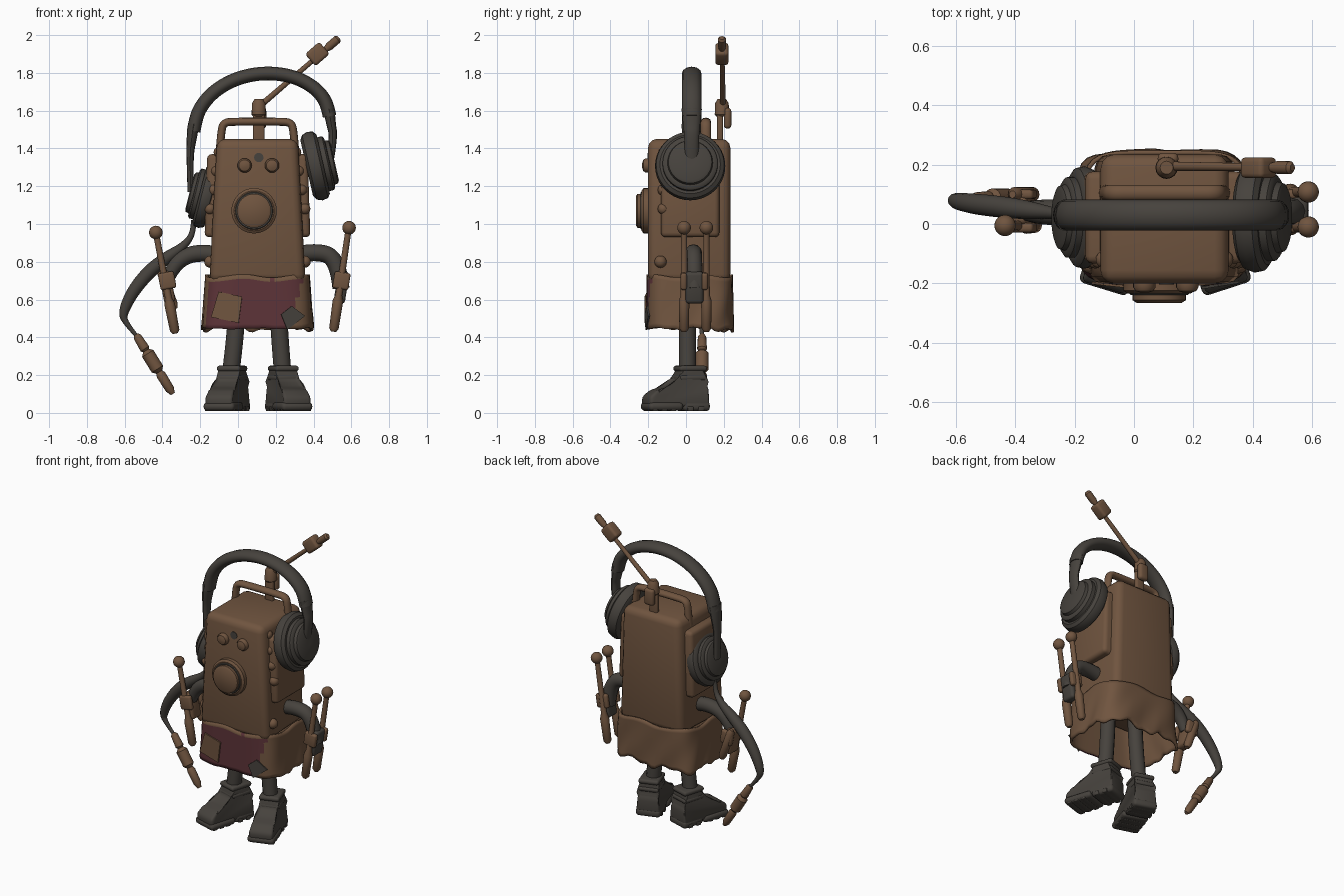
import bpy
import bmesh
from math import sin, cos, pi, radians
from mathutils import Vector, Matrix

cube = bpy.data.objects.get("Cube")
if cube:
    bpy.data.objects.remove(cube, do_unlink=True)


def material(name, color):
    mat = bpy.data.materials.new(name)
    mat.use_nodes = True
    mat.diffuse_color = (*color, 1)
    shader = next(n for n in mat.node_tree.nodes if n.type == 'BSDF_PRINCIPLED')
    shader.inputs["Base Color"].default_value = (*color, 1)
    shader.inputs["Roughness"].default_value = 0.8
    return mat


BROWN = material("rusty brown", (.162, .09, .05))
GREY = material("charcoal grey", (.062, .055, .047))
MAROON = material("faded maroon", (.11, .034, .04))


def finish(name, mesh, *mats, angle=35):
    """Link a mesh as a named, smooth shaded object."""
    obj = bpy.data.objects.new(name, mesh)
    bpy.context.collection.objects.link(obj)
    for mat in mats:
        mesh.materials.append(mat)
    bpy.ops.object.select_all(action='DESELECT')
    obj.select_set(True)
    bpy.context.view_layer.objects.active = obj
    bpy.ops.object.shade_smooth_by_angle(angle=radians(angle))
    return obj


def from_bmesh(name, bm, *mats, matrix=None):
    if matrix:
        bm.transform(matrix)
    bmesh.ops.recalc_face_normals(bm, faces=bm.faces)
    mesh = bpy.data.meshes.new(name)
    bm.to_mesh(mesh)
    bm.free()
    return finish(name, mesh, *mats)


def bevel_all(bm, width, segments=3):
    bmesh.ops.bevel(bm, geom=bm.edges[:], offset=width, segments=segments,
                    profile=.5, affect='EDGES', clamp_overlap=True)


def box(name, size, loc, mat, bevel=.01, taper=1, back=1, rot=None, matrix=None):
    """Bevelled box; its top, and the back of its foot, can be narrower in x."""
    bm = bmesh.new()
    bmesh.ops.create_cube(bm, size=1)
    for v in bm.verts:
        v.co = Vector(v.co[i] * size[i] for i in range(3))
        if v.co.z > 0:
            v.co.x *= taper
        elif v.co.y > 0:
            v.co.x *= back
    if bevel:
        bevel_all(bm, bevel)
    local = Matrix.Translation(loc) @ (rot or Matrix())
    return from_bmesh(name, bm, mat, matrix=(matrix or Matrix()) @ local)


def lathe(name, profile, loc, axis, mat, sides=32):
    """Turn (radius, height) pairs around an axis."""
    bm = bmesh.new()
    rings = [[bm.verts.new((r * cos(2 * pi * i / sides), r * sin(2 * pi * i / sides), h))
              for i in range(sides)] for r, h in profile]
    for low, high in zip(rings, rings[1:]):
        for i in range(sides):
            j = (i + 1) % sides
            bm.faces.new((low[i], low[j], high[j], high[i]))
    bm.faces.new(rings[0][::-1])
    bm.faces.new(rings[-1])
    turn = Vector(axis).to_track_quat('Z', 'Y').to_matrix().to_4x4()
    return from_bmesh(name, bm, mat, matrix=Matrix.Translation(loc) @ turn)


def rod(name, a, b, steps, mat):
    """Straight turned rod; steps are (fraction, radius)."""
    axis = Vector(b) - Vector(a)
    return lathe(name, [(r, f * axis.length) for f, r in steps], a, axis, mat, 16)


def ball(name, loc, radius, mat):
    bm = bmesh.new()
    bmesh.ops.create_uvsphere(bm, u_segments=20, v_segments=12, radius=radius)
    return from_bmesh(name, bm, mat, matrix=Matrix.Translation(loc))


def tube(name, points, radii, mat, flat=1):
    """Soft tube along control points, widened in y by flat."""
    curve = bpy.data.curves.new(name, 'CURVE')
    curve.dimensions = '3D'
    curve.bevel_depth = 1
    curve.bevel_resolution = 4
    curve.resolution_u = 6
    curve.use_fill_caps = True
    spline = curve.splines.new('NURBS')
    spline.points.add(len(points) - 1)
    if not isinstance(radii, list):
        radii = [radii] * len(points)
    for p, co, r in zip(spline.points, points, radii):
        p.co = (*co, 1)
        p.radius = r
    spline.order_u = 3
    spline.use_endpoint_u = True
    temp = bpy.data.objects.new("temp", curve)
    bpy.context.collection.objects.link(temp)
    graph = bpy.context.evaluated_depsgraph_get()
    mesh = bpy.data.meshes.new_from_object(temp.evaluated_get(graph))
    bpy.data.objects.remove(temp, do_unlink=True)
    for v in mesh.vertices:
        v.co.y = points[0][1] + (v.co.y - points[0][1]) * flat
    return finish(name, mesh, mat, angle=50)


MID = .103  # body centre in x

# Body, side block and carrying handle
box("body", (.515, .435, .76), (MID, .017, 1.07), BROWN, .045, taper=.83, back=.91)
box("side_block", (.56, .31, .44), (MID, .022, 1.15), BROWN, .025, taper=.95)
arch = [(-.2, 1.38), (-.192, 1.5), (-.175, 1.538), (-.12, 1.542)]
arch += [(-x, z) for x, z in reversed(arch)]
tube("handle", [(MID + x, .105, z) for x, z in arch], .021, BROWN, 1.3)

# Face: eyes, lens and marker
for x in (.035, .18):
    lathe("eye", [(.038, 0), (.038, .015), (.03, .028), (.012, .034)],
          (x, -.198, 1.31), (0, -1, 0), BROWN, 20)
for name, mat, profile in (
        ("lens_ring", BROWN, [(.12, 0), (.12, .03), (.106, .04)]),
        ("lens_gasket", GREY, [(.1, 0), (.1, .04), (.096, .045)]),
        ("lens_cap", BROWN, [(.09, 0), (.09, .062), (.076, .071)])):
    lathe(name, profile, (.085, -.195, 1.07), (0, -1, 0), mat)
lathe("face_marker", [(.025, 0), (.025, .008)], (.11, -.196, 1.352), (0, -1, 0), GREY, 16)

# Side bolts and knobs
for side in (-1, 1):
    for k in range(4):
        ball("side_bolt", (MID + side * (.25 - .016 * k), -.12, 1.08 + .1 * k), .03, BROWN)
    ball("side_knob", (MID + side * .25, -.135, .8), .032, BROWN)

# Tattered skirt with a maroon front
bm = bmesh.new()
rings = []
COUNT, ROWS = 80, 13
for row in range(ROWS):
    f = row / (ROWS - 1)
    ring = []
    for i in range(COUNT):
        t = 2 * pi * i / COUNT
        c, s = cos(t), sin(t)
        r = (abs(c) ** 5 + abs(s) ** 5) ** (-1 / 5)
        r *= 1 + .03 * sin(9 * t + 5 * f) * f * (1 + s) / 2
        top = .725 + .009 * sin(6 * t)
        wild = (1.3 + s) / 2.3
        hem = .446 + wild * (.014 * sin(7 * t) + .01 * sin(17 * t + 1))
        ring.append(bm.verts.new((MID + (.277 + .018 * f) * c * r, .02 + .228 * s * r,
                                  top + (hem - top) * f)))
    rings.append(ring)
for row, (high, low) in enumerate(zip(rings, rings[1:])):
    for i in range(COUNT):
        j = (i + 1) % COUNT
        face = bm.faces.new((low[i], low[j], high[j], high[i]))
        mid = face.calc_center_median()
        front = mid.y < -.155 and mid.z < .705
        face.material_index = int(front and -.2 < mid.x < .35 - .1 * row / ROWS)
skirt = from_bmesh("skirt", bm, BROWN, MAROON)
cloth = skirt.modifiers.new("cloth thickness", 'SOLIDIFY')
cloth.thickness = .015
cloth.offset = -1
cloth.material_offset = -1  # plain brown lining

# Sewn patches
for name, mat, size, loc, taper, yaw, roll in (
        ("brown_patch", BROWN, (.15, .009, .14), (-.055, -.208, .56), .85, -6, 12),
        ("grey_patch", GREY, (.12, .009, .085), (.282, -.207, .51), .6, 9, -38)):
    box(name, size, loc, mat, 0, taper=taper,
        rot=Matrix.Rotation(radians(yaw), 4, 'Z') @ Matrix.Rotation(radians(roll), 4, 'Y'))

# Legs and boots
boot_side = [(.1, .03), (.095, .13), (.08, .16), (.08, .24), (-.055, .24), (-.065, .17),
             (-.12, .138), (-.19, .123), (-.235, .085), (-.235, .03)]
for hip, foot, yaw in ((0, -.035, -17), (.21, .243, 18)):
    tube("leg", [(hip, .008, .73), (hip, .008, .5), (foot - .005, .008, .2)], .046, GREY)
    place = Matrix.Translation((foot, .01, 0)) @ Matrix.Rotation(radians(yaw), 4, 'Z')
    bm = bmesh.new()
    loops = []
    for side in (-1, 1):
        loops.append([bm.verts.new((side * (.06 if z > .135 else .076), y, z)) for y, z in boot_side])
        bm.faces.new(loops[-1])
    for i in range(len(boot_side)):
        j = (i + 1) % len(boot_side)
        bm.faces.new((loops[0][i], loops[0][j], loops[1][j], loops[1][i]))
    bevel_all(bm, .03)
    from_bmesh("boot", bm, GREY, matrix=place)
    box("boot_sole_front", (.172, .19, .045), (0, -.145, .034), GREY, .02, matrix=place)
    box("boot_sole_heel", (.155, .15, .05), (0, .027, .035), GREY, .018, matrix=place)
    for y in (-.205, -.155, -.105, -.01, .05):
        box("sole_lug", (.162, .032, .025), (0, y, .022), GREY, .005, matrix=place)
    for z in (.185, .235):
        box("boot_cuff", (.13, .152, .03), (0, .012, z), GREY, .013, matrix=place)

# Headphones: band, yokes and cups
band = [pi * i / 12 for i in range(13)]
tube("headband", [(.125 - .36 * cos(t), .03, 1.49 + .08 * t / pi + .268 * sin(t)) for t in band],
     .036, GREY, 1.45)
tube("right_yoke", [(-.235, .03, 1.53), (-.245, .03, 1.46), (-.256, .03, 1.35), (-.25, .03, 1.17)],
     [.03, .028, .017, .017], GREY, 1.8)
tube("left_yoke", [(.482, .03, 1.61), (.49, .03, 1.54), (.508, .03, 1.46), (.485, .03, 1.33)],
     [.03, .026, .021, .021], GREY, 1.8)
cup = [(.09, -.06), (.15, -.06), (.175, -.045), (.186, -.015), (.18, .015), (.16, .03), (.146, .03),
       (.146, .055), (.135, .064), (.12, .066), (.115, .085), (.1, .092), (.02, .092)]
lathe("left_cup", cup, (.422, .022, 1.31), (.97, 0, .22), GREY, 40)
lathe("right_cup", [(r * .93, h * .85) for r, h in cup], (-.18, .022, 1.15), (-.97, 0, .25), GREY, 40)

# Hanging cable and plug
tube("cable", [(-.235, .03, 1.02), (-.235, .03, .95), (-.29, .04, .88), (-.38, .05, .82), (-.47, .06, .75),
               (-.56, .07, .64), (-.61, .08, .53), (-.6, .08, .48), (-.53, .085, .4)],
     [.014, .014, .022, .034, .037, .034, .026, .013, .01], GREY)
rod("plug", (-.54, .085, .415), (-.345, .085, .1),
    [(0, .012), (.04, .022), (.24, .026), (.27, .018), (.32, .035), (.58, .035),
     (.63, .018), (.68, .026), (.92, .024), (1, .012)], BROWN)

# Arms
tube("left_arm", [(.28, .04, .83), (.4, .04, .86), (.53, .04, .82), (.545, .045, .66)], .045, GREY)
tube("right_arm", [(-.08, .04, .83), (-.2, .04, .86), (-.34, .04, .8), (-.37, .045, .7)],
     [.045, .045, .042, .03], GREY)

# Hands with long drumstick fingers
stick = [(0, .014), (.03, .025), (.3, .028), (.36, .018), (1, .016)]
for y in (-.01, .108):
    rod("left_finger", (.505, y, .43), (.585, y, .97), stick, BROWN)
    ball("left_finger_tip", (.588, y, .98), .036, BROWN)
rod("right_finger", (-.332, -.005, .42), (-.432, -.005, .94), stick, BROWN)
ball("right_finger_tip", (-.435, -.005, .955), .036, BROWN)
rod("right_thumb", (-.335, .1, .55), (-.41, .1, .76), [(0, .015), (.1, .025), (.9, .025), (1, .012)], BROWN)
for x, tilt, mat in ((.548, 9, GREY), (-.375, -11, BROWN)):
    lean = Matrix.Rotation(radians(tilt), 4, 'Y')
    box("hand", (.06, .095, .17), (x, .045, .665), mat, .018, rot=lean)
    for y in (-.012, .1):
        box("finger_clamp", (.085, .032, .09), (x, y, .7), BROWN, .012, rot=lean)

# Antenna
box("antenna_post", (.06, .03, .24), (.11, .18, 1.52), BROWN, .008)
rod("antenna_hub", (.11, .19, 1.57), (.11, .19, 1.662), [(0, .03), (.1, .038), (.75, .036), (1, .022)], BROWN)
box("antenna_bracket", (.07, .04, .11), (.115, .22, 1.56), BROWN, .018)
rod("antenna_rod", (.11, .195, 1.62), (.535, .19, 1.985),
    [(0, .016), (.62, .013), (.82, .013), (.88, .022), (.98, .022), (1, .012)], BROWN)
box("antenna_block", (.085, .07, .1), (.42, .19, 1.9), BROWN, .016,
    rot=Matrix.Rotation(radians(49), 4, 'Y'))
